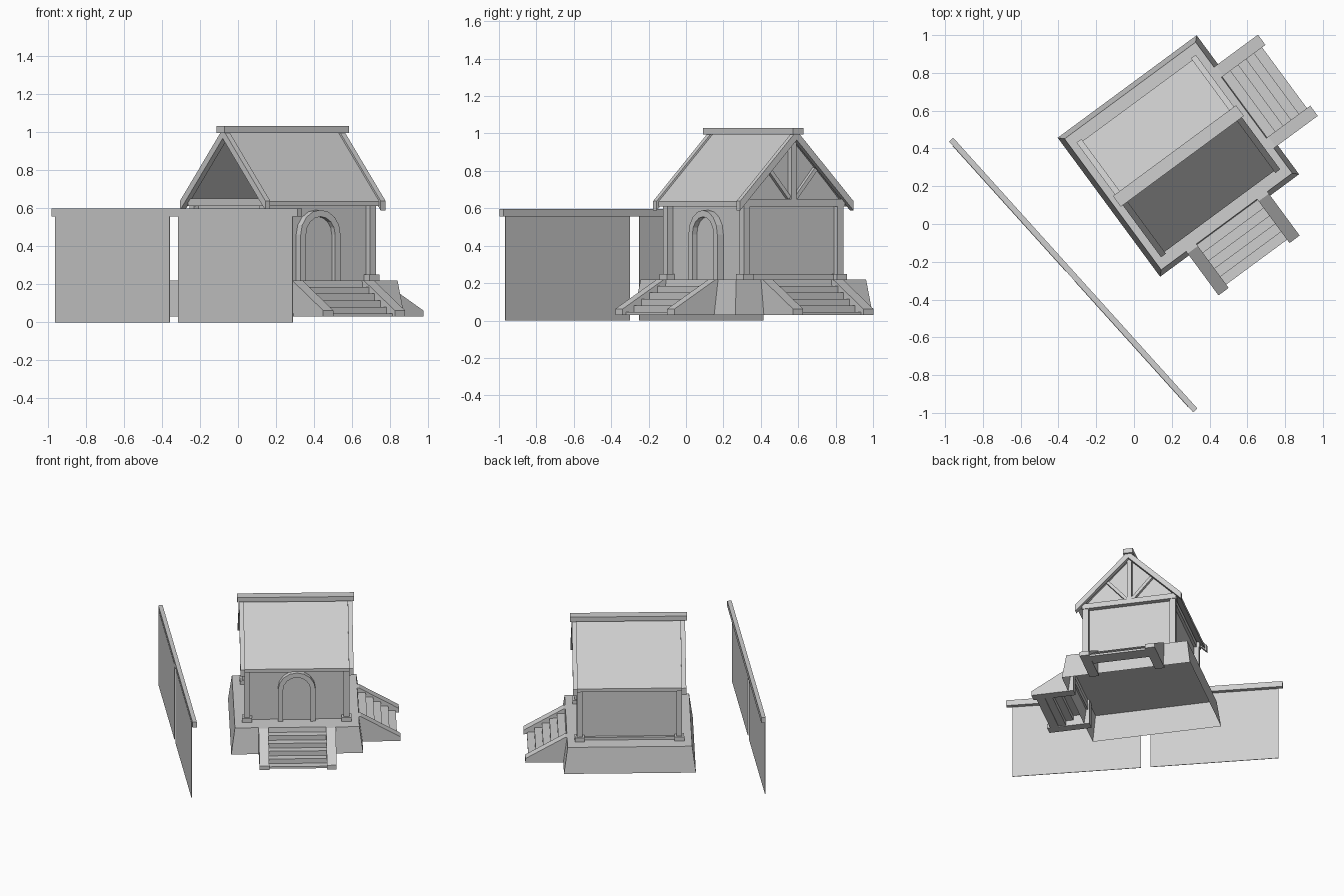
import bpy, bmesh, math
from mathutils import Matrix

cube = bpy.data.objects.get("Cube")
if cube:
    bpy.data.objects.remove(cube, do_unlink=True)

stone = bpy.data.materials.new("plain_grey")
stone.use_nodes = True
GREY = (0.62, 0.62, 0.62, 1)
stone.diffuse_color = GREY
stone.node_tree.nodes["Principled BSDF"].inputs["Base Color"].default_value = GREY


def turn(deg):
    return Matrix.Rotation(math.radians(deg), 4, 'Z')


# Local frames: house, its gable side, and the free-standing fence
HOUSE = Matrix.Translation((0.235, 0.36, 0)) @ turn(36.4)
GABLE = HOUSE @ turn(90)      # x runs across the roof, y along the ridge
FENCE = Matrix.Translation((-0.322, -0.27, 0)) @ turn(-47.95)


def finish(name, bm, frame):
    bmesh.ops.recalc_face_normals(bm, faces=bm.faces)
    mesh = bpy.data.meshes.new(name)
    bm.to_mesh(mesh)
    bm.free()
    mesh.transform(frame)
    mesh.materials.append(stone)
    obj = bpy.data.objects.new(name, mesh)
    bpy.context.scene.collection.objects.link(obj)
    return obj


def prism(name, profile, y0, y1, frame):
    """Extrude an (x, z) profile from y0 to y1."""
    bm = bmesh.new()
    face = bm.faces.new([bm.verts.new((x, y0, z)) for x, z in profile])
    grown = bmesh.ops.extrude_face_region(bm, geom=[face])["geom"]
    verts = [g for g in grown if isinstance(g, bmesh.types.BMVert)]
    bmesh.ops.translate(bm, verts=verts, vec=(0, y1 - y0, 0))
    return finish(name, bm, frame)


def box(name, x, y, z, frame):
    profile = [(x[0], z[0]), (x[1], z[0]), (x[1], z[1]), (x[0], z[1])]
    return prism(name, profile, y[0], y[1], frame)


def block(name, cx, cy, half, z0, z1, frame):
    return box(name, (cx - half, cx + half), (cy - half, cy + half), (z0, z1), frame)


def strip(name, a, b, width, y0, y1, frame):
    """Straight board between two (x, z) points."""
    dx, dz = b[0] - a[0], b[1] - a[1]
    k = width / 2 / math.hypot(dx, dz)
    nx, nz = -dz * k, dx * k
    profile = [(a[0] - nx, a[1] - nz), (b[0] - nx, b[1] - nz),
               (b[0] + nx, b[1] + nz), (a[0] + nx, a[1] + nz)]
    return prism(name, profile, y0, y1, frame)


FLOOR, EAVE = 0.22, 0.65
WU, WV = 0.345, 0.31          # post positions

# Tapered platform, open underneath
bm = bmesh.new()
bmesh.ops.create_cube(bm, size=2)
for v in bm.verts:
    half = 0.431 if v.co.z > 0 else 0.457
    v.co.x *= half
    v.co.y *= half
    v.co.z = FLOOR if v.co.z > 0 else 0.03
bottom = [f for f in bm.faces if f.calc_center_median().z < 0.04]
bmesh.ops.delete(bm, geom=bottom, context='FACES')
finish("platform", bm, HOUSE)

# Two staircases with sloping side walls
RAIL = [(0.42, 0.03), (0.72, 0.03), (0.72, 0.062), (0.445, FLOOR), (0.42, FLOOR)]
for label, frame in (("gable", HOUSE), ("front", HOUSE @ turn(-90))):
    for s in (-1, 1):
        prism(label + "_stair_side", RAIL, s * 0.2, s * 0.267, frame)
    for i in range(5):
        edge, top = 0.49 + 0.052 * i, 0.185 - 0.035 * i
        box(label + "_step", (edge - 0.06, edge), (-0.2, 0.2),
            (max(0.03, top - 0.045), top), frame)

# Walls, sills, corner posts and beams
box("walls", (-WU + 0.01, WU - 0.01), (-WV + 0.015, WV - 0.015), (FLOOR, EAVE), HOUSE)
for s in (-1, 1):
    y = sorted((s * (WV - 0.02), s * (WV + 0.005)))
    if s > 0:
        box("sill", (-WU, WU), y, (FLOOR, 0.24), HOUSE)
    box("wall_plate", (-0.37, 0.37), y, (0.61, 0.65), HOUSE)
    x = sorted((s * (WU - 0.02), s * (WU + 0.005)))
    box("gable_sill", x, (-WV, WV), (FLOOR, 0.245), HOUSE)
    x = sorted((s * (WU - 0.02), s * (WU + 0.025)))
    box("tie_beam", x, (-0.335, 0.335), (0.61, 0.65), HOUSE)
    for t in (-1, 1):
        block("post", s * WU, t * WV, 0.02, FLOOR, 0.64, HOUSE)
        block("post_foot", s * WU, t * WV, 0.034, FLOOR, 0.25, HOUSE)

# Roof slopes, barge boards and ridge beam
RIDGE, LOW, OUT = 1.0, 0.635, 0.365


def slope(name, s, rise, depth, out, y0, y1):
    drop = (RIDGE - LOW) / OUT * out
    profile = [(0, RIDGE + rise), (s * out, RIDGE - drop + rise),
               (s * out, RIDGE - drop - depth), (0, RIDGE - depth)]
    prism(name, profile, y0, y1, GABLE)


for s in (-1, 1):
    slope("roof_slope", s, 0, 0.025, OUT, -0.37, 0.37)
    for e in (-1, 1):
        slope("barge_board", s, 0.015, 0.035, OUT + 0.012, e * 0.36, e * 0.392)
box("ridge_beam", (-0.035, 0.035), (-0.405, 0.405), (0.995, 1.03), GABLE)

# Filled gable with timber framing on one end only, the other end is open
prism("gable_wall", [(-0.32, EAVE), (0.32, EAVE), (0, 0.99)], -0.335, -0.325, GABLE)
box("king_post", (-0.016, 0.016), (-0.365, -0.33), (EAVE, 0.98), GABLE)
for s in (-1, 1):
    strip("gable_strut", (s * 0.02, 0.655), (s * 0.155, 0.81), 0.022, -0.357, -0.33, GABLE)


# Arched doorway
def arch(half, spring, n=8):
    ring = [(half * math.cos(math.pi * i / n), spring + half * math.sin(math.pi * i / n))
            for i in range(n + 1)]
    return [(half, FLOOR)] + ring + [(-half, FLOOR)]


outer, inner = arch(0.13, 0.46), arch(0.095, 0.46)
prism("door_frame", outer + inner[::-1], -0.335, -0.28, HOUSE)
prism("door", inner, -0.305, -0.28, HOUSE)

# Free-standing fence: two thin panels under a long beam
box("fence_beam", (-0.965, 0.965), (-0.015, 0.015), (0.555, 0.597), FENCE)
for x in ((-0.935, -0.039), (0.028, 0.925)):
    box("fence_panel", x, (-0.017, -0.013), (0, 0.575), FENCE)
